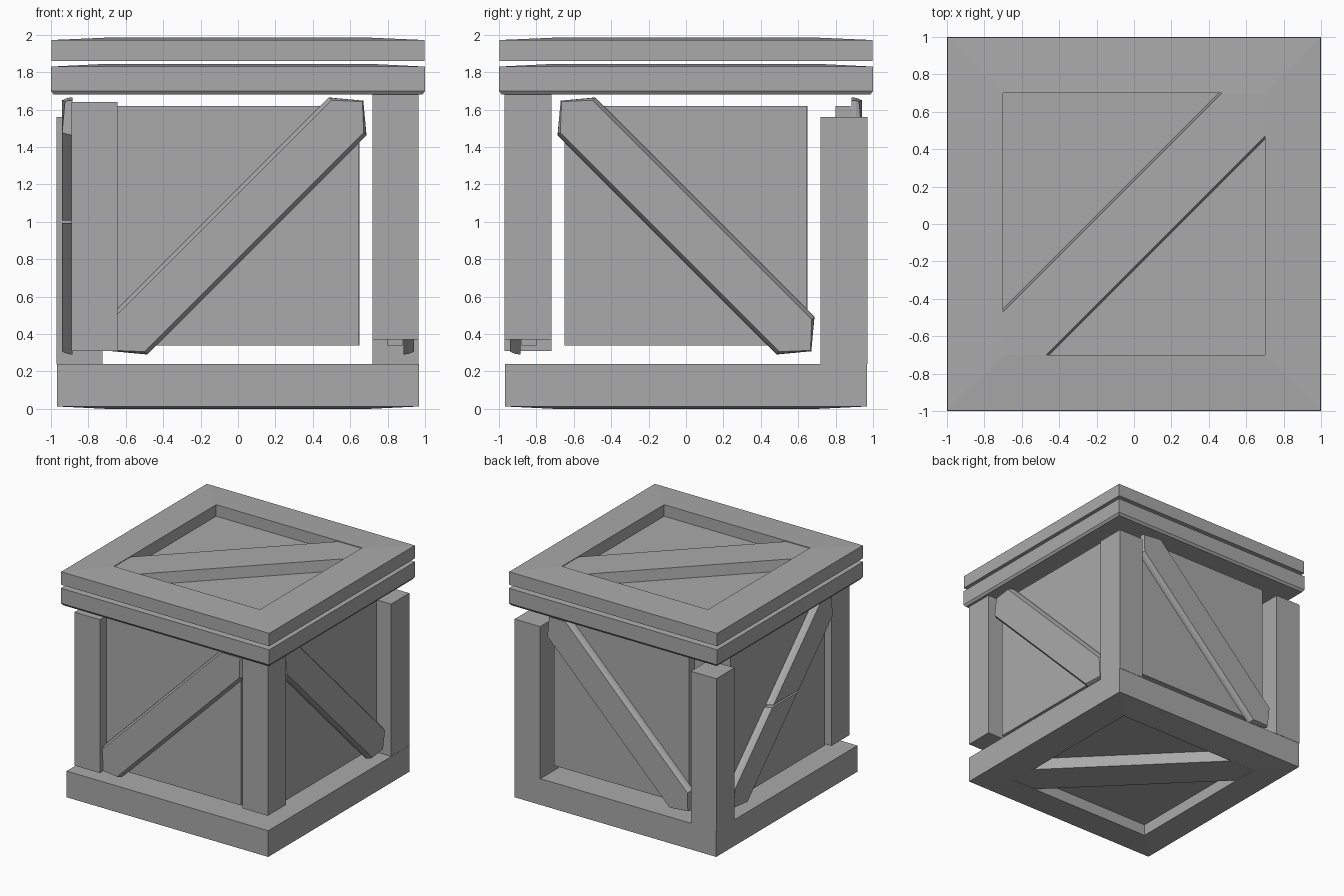
import bpy, bmesh
from math import pi
from mathutils import Matrix, Vector

cube = bpy.data.objects.get("Cube")
if cube:
    bpy.data.objects.remove(cube)

grey = bpy.data.materials.new("plain_grey")
grey.use_nodes = True
grey.diffuse_color = (0.4, 0.4, 0.4, 1)
bsdf = grey.node_tree.nodes["Principled BSDF"]
bsdf.inputs["Base Color"].default_value = (0.4, 0.4, 0.4, 1)
bsdf.inputs["Roughness"].default_value = 0.8


def finish(name, bm, matrix=Matrix()):
    bm.transform(matrix)
    bmesh.ops.recalc_face_normals(bm, faces=bm.faces)
    mesh = bpy.data.meshes.new(name)
    bm.to_mesh(mesh)
    bm.free()
    mesh.materials.append(grey)
    obj = bpy.data.objects.new(name, mesh)
    bpy.context.collection.objects.link(obj)
    return obj


def box(name, low, high, matrix=Matrix()):
    bm = bmesh.new()
    low, high = Vector(low), Vector(high)
    size = Matrix.Diagonal((*(high - low), 1))
    bmesh.ops.create_cube(bm, size=1, matrix=Matrix.Translation((low + high) / 2) @ size)
    return finish(name, bm, matrix)


def loft(rings, closed=False):
    """Join rings of points; cap the ends or close the loop."""
    bm = bmesh.new()
    rows = [[bm.verts.new(p) for p in ring] for ring in rings]
    n = len(rows[0])
    pairs = list(zip(rows, rows[1:]))
    if closed:
        pairs.append((rows[-1], rows[0]))
    else:
        bm.faces.new(rows[0])
        bm.faces.new(rows[-1])
    for a, b in pairs:
        for i in range(n):
            j = (i + 1) % n
            bm.faces.new((a[i], a[j], b[j], b[i]))
    return bm


def square(r, z):
    return [(-r, -r, z), (r, -r, z), (r, r, z), (-r, r, z)]


def band(corner, near, edge, z, tip_drop=0):
    """Outline of a diagonal plank running corner to corner of a square."""
    c, a, e, t = corner, near, edge, z - tip_drop
    return [(c, c, t), (a, e, z), (-e, -a, z), (-c, -c, t), (-a, -e, z), (e, a, z)]


# Lid and base: recessed trays, each with a diagonal plank in the recess
def tray(part, outer, thick, matrix):
    rings = [square(outer, -thick), square(outer, -0.013), square(0.7, 0), square(0.7, -0.1)]
    finish(part, loft(rings), matrix)
    plank = loft([band(0.7, 0.45, 0.7, -0.11), band(0.7, 0.47, 0.7, -0.006)])
    # the plank's top edges lean in slightly
    finish(part + "_plank", plank, matrix)


tray("lid", 0.998, 0.125, Matrix.Translation((0, 0, 1.985)))
tray("base", 0.967, 0.24, Matrix.Rotation(pi, 4, "X"))

# Upper rim below the lid
rim = [square(0.75, 1.68), square(0.985, 1.68), square(1, 1.7),
       square(1, 1.83), square(0.7, 1.845)]
finish("upper_rim", loft(rim, closed=True))

# Corner posts, at slightly uneven heights
posts = {
    "front_right_post": (0.72, -0.97, 0.37, 1.68),
    "front_left_post": (-0.89, -0.97, 0.31, 1.64),
    "back_right_post": (0.72, 0.72, 0.24, 1.56),
    "back_left_post": (-0.97, 0.72, 0.24, 1.56),
}
for name, (x, y, bottom, top) in posts.items():
    box(name, (x, y, bottom), (x + 0.245, y + 0.25, top))


# Side panels and diagonal braces
def brace():
    return loft([band(0.67, 0.485, 0.687, 0.885), band(0.67, 0.49, 0.685, 0.91),
                 band(0.665, 0.5, 0.672, 0.94, 0.015)])


def cut(bm, height, keep_upper):
    geom = bm.verts[:] + bm.edges[:] + bm.faces[:]
    res = bmesh.ops.bisect_plane(bm, geom=geom, plane_co=(0, height, 0), plane_no=(0, 1, 0),
                                 clear_inner=keep_upper, clear_outer=not keep_upper)
    edges = [g for g in res["geom_cut"] if isinstance(g, bmesh.types.BMEdge)]
    bmesh.ops.holes_fill(bm, edges=edges)
    return bm


stand = Matrix.Translation((0, 0, 0.978)) @ Matrix.Rotation(pi / 2, 4, "X")
sides = [("front", 1), ("right", -1), ("back", -1), ("left", 1)]
for k, (side, flip) in enumerate(sides):
    turn = Matrix.Rotation(k * pi / 2, 4, "Z")
    box(side + "_panel", (-0.65, -0.88, 0.34), (0.645, -0.80, 1.62), turn)
    place = turn @ stand @ Matrix.Diagonal((flip, 1, 1, 1))
    if side == "left":
        # this brace is snapped in two
        finish("left_brace_upper", cut(brace(), 0.03, True), place)
        finish("left_brace_lower", cut(brace(), 0.015, False), place)
    else:
        finish(side + "_brace", brace(), place)
